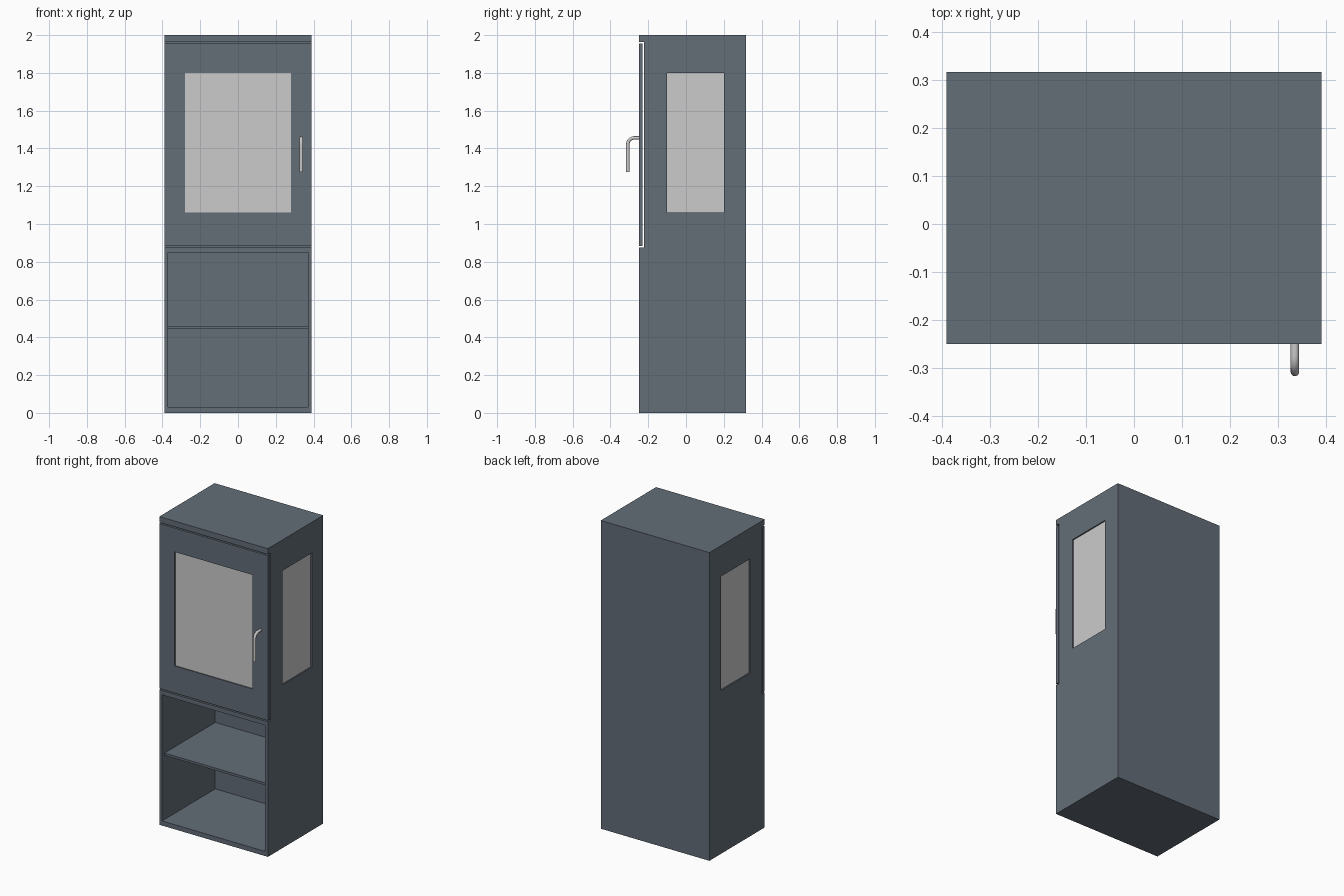
import bpy, bmesh, math
from mathutils import Vector

if "Cube" in bpy.data.objects:
    bpy.data.objects.remove(bpy.data.objects["Cube"])


def material(name, rgb):
    m = bpy.data.materials.new(name)
    m.diffuse_color = (*rgb, 1)
    m.use_nodes = True
    m.node_tree.nodes["Principled BSDF"].inputs["Base Color"].default_value = m.diffuse_color
    return m


STEEL = material("painted_steel", (0.126, 0.153, 0.185))
W, FRONT, BACK = 0.39, -0.25, 0.317
WIN_LOW, WIN_HIGH = 1.06, 1.80


def box(name, x, y, z, mat=None):
    """Box from (min, max) pairs."""
    bm = bmesh.new()
    bmesh.ops.create_cube(bm, size=1)
    for v in bm.verts:
        v.co = Vector([(r[0] + r[1]) / 2 + c * (r[1] - r[0])
                       for c, r in zip(v.co, (x, y, z))])
    mesh = bpy.data.meshes.new(name)
    bm.to_mesh(mesh)
    bm.free()
    ob = bpy.data.objects.new(name, mesh)
    bpy.context.collection.objects.link(ob)
    if mat:
        mesh.materials.append(mat)
    return ob


def cut(ob, x, y, z):
    """Subtract a box and discard the cutter."""
    cutter = box("cutter", x, y, z)
    cutter.hide_render = True
    mod = ob.modifiers.new("cut", 'BOOLEAN')
    mod.operation, mod.solver, mod.object = 'DIFFERENCE', 'EXACT', cutter
    bpy.context.view_layer.objects.active = ob
    bpy.ops.object.modifier_apply(modifier=mod.name)
    bpy.data.objects.remove(cutter, do_unlink=True)


# Cabinet shell: door recess, fire chamber, open log store, side windows
body = box("cabinet_body", (-W, W), (FRONT, BACK), (0, 2), STEEL)
cut(body, (-0.5, 0.5), (-0.5, -0.223), (0.876, 1.963))
cut(body, (-0.37, 0.37), (-0.5, 0.295), (0.90, 1.94))
cut(body, (-0.37, 0.37), (-0.5, 0.295), (0.03, 0.848))
cut(body, (-0.5, 0.5), (-0.10, 0.20), (WIN_LOW, WIN_HIGH))

# Log store shelf
box("log_shelf", (-0.372, 0.372), (-0.225, 0.297), (0.446, 0.461), STEEL)

# Door with window opening and its glass
door = box("door", (-W, W), (FRONT, -0.229), (0.884, 1.955), STEEL)
cut(door, (-0.28, 0.28), (-0.5, 0), (WIN_LOW, WIN_HIGH))
box("door_glass", (-0.28, 0.28), (-0.243, -0.235), (WIN_LOW, WIN_HIGH))

# Side glass panes
for side, s in (("left", -1), ("right", 1)):
    box(side + "_glass", sorted((s * 0.374, s * 0.382)), (-0.10, 0.20),
        (WIN_LOW, WIN_HIGH))

# Bent rod handle
R, BEND, HX, HY, HZ = 0.009, 0.034, 0.335, -0.308, 1.456
path = [(HX, -0.24, HZ)]
for i in range(9):
    a = math.radians(90 + i * 90 / 8)
    path.append((HX, HY + BEND + BEND * math.cos(a), HZ - BEND + BEND * math.sin(a)))
path.append((HX, HY, 1.275))
curve = bpy.data.curves.new("door_handle", 'CURVE')
curve.dimensions = '3D'
curve.bevel_depth, curve.bevel_resolution, curve.use_fill_caps = R, 4, True
spline = curve.splines.new('POLY')
spline.points.add(len(path) - 1)
for p, co in zip(spline.points, path):
    p.co = (*co, 1)
handle = bpy.data.objects.new("door_handle", curve)
bpy.context.collection.objects.link(handle)
bpy.ops.object.select_all(action='DESELECT')
handle.select_set(True)
bpy.context.view_layer.objects.active = handle
bpy.ops.object.convert(target='MESH')
bpy.ops.object.shade_smooth_by_angle(angle=math.radians(40))
